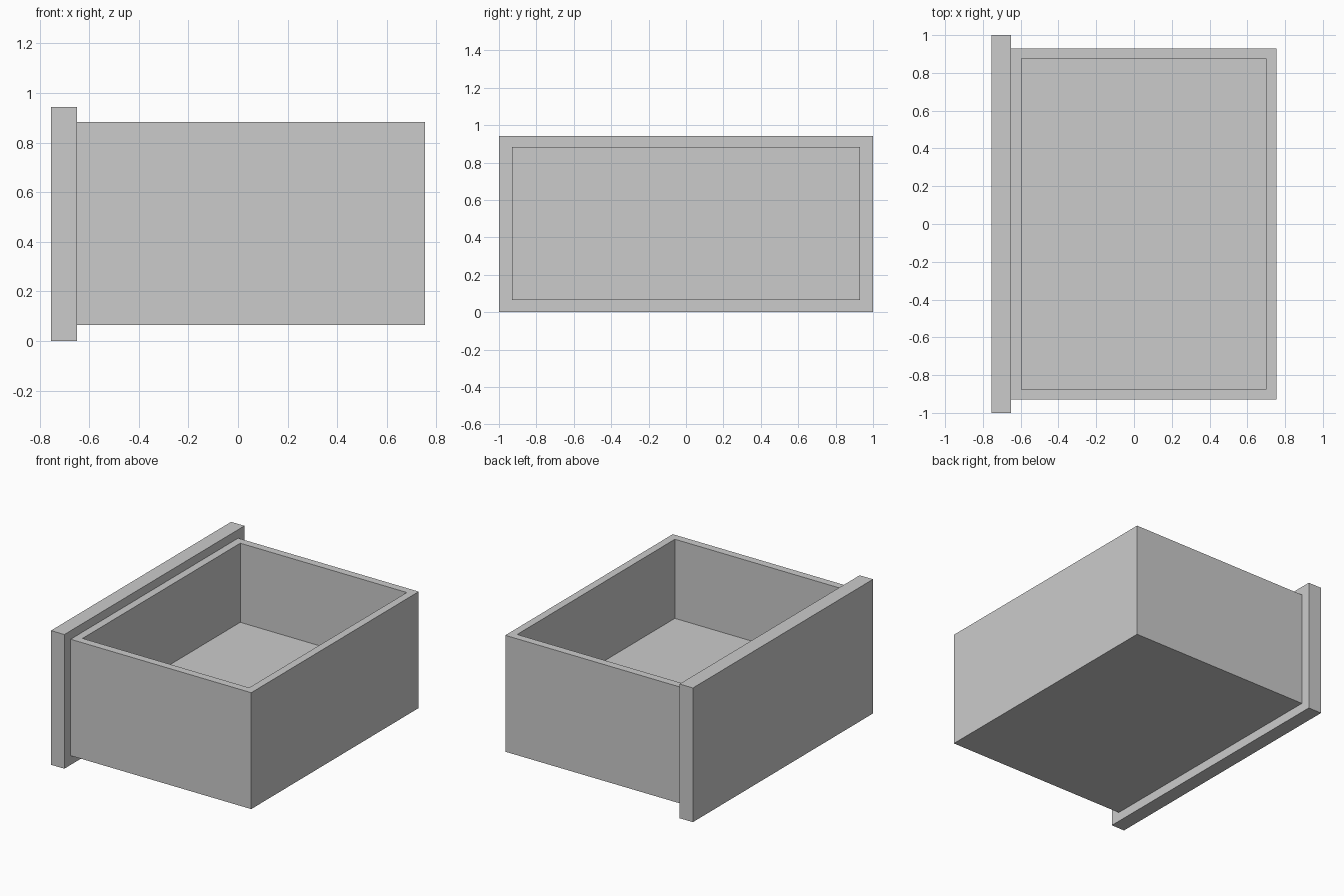
import bpy, bmesh
from mathutils import Matrix, Vector

if "Cube" in bpy.data.objects:
    bpy.data.objects.remove(bpy.data.objects["Cube"])


def add_box(bm, lo, hi):
    lo, hi = Vector(lo), Vector(hi)
    m = Matrix.Translation((lo + hi) / 2) @ Matrix.Diagonal((*(hi - lo), 1))
    return bmesh.ops.create_cube(bm, size=1, matrix=m)["verts"]


def finish(bm, name):
    mesh = bpy.data.meshes.new(name)
    bm.to_mesh(mesh)
    bm.free()
    obj = bpy.data.objects.new(name, mesh)
    bpy.context.collection.objects.link(obj)


# Front panel, overhanging the tray on all sides
bm = bmesh.new()
add_box(bm, (-0.754, -1, 0), (-0.65, 1, 0.943))
finish(bm, "drawer_front")

# Tray: solid block with its top inset and pushed down to the raised floor
bm = bmesh.new()
add_box(bm, (-0.65, -0.93, 0.065), (0.754, 0.93, 0.883))
bm.normal_update()
top = max(bm.faces, key=lambda f: f.calc_center_median().z)
bmesh.ops.inset_region(bm, faces=[top], thickness=0.077)
well = bmesh.ops.extrude_discrete_faces(bm, faces=[top])["faces"][0]
bmesh.ops.translate(bm, verts=well.verts, vec=(0, 0, -0.556))
bmesh.ops.recalc_face_normals(bm, faces=bm.faces)
finish(bm, "drawer_tray")
